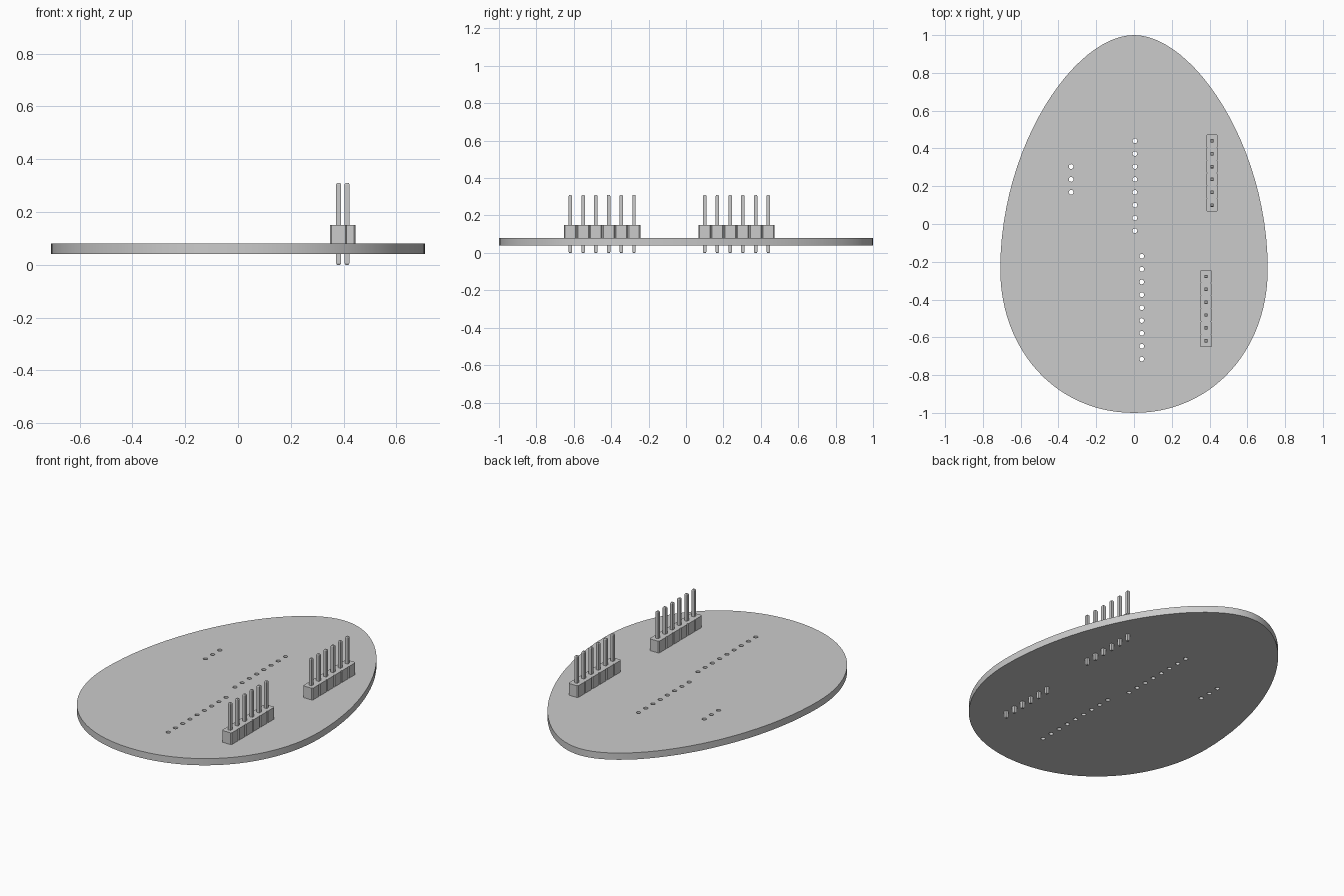
import bpy, bmesh
from math import radians

if "Cube" in bpy.data.objects:
    bpy.data.objects.remove(bpy.data.objects["Cube"], do_unlink=True)

grey = bpy.data.materials.new("plain_grey")
grey.use_nodes = True
GREY = (0.6, 0.6, 0.6, 1)
grey.diffuse_color = GREY
grey.node_tree.nodes["Principled BSDF"].inputs["Base Color"].default_value = GREY

PITCH = 0.068
BOARD_TOP, BOARD_MID, BOARD_HALF = 0.08, 0.06, 0.02


def add_spline(curve, points, resolution):
    """Closed spline from (left handle, point, right handle) triples."""
    spline = curve.splines.new("BEZIER")
    spline.bezier_points.add(len(points) - 1)
    spline.use_cyclic_u = True
    spline.resolution_u = resolution
    for bp, (left, co, right) in zip(spline.bezier_points, points):
        bp.handle_left_type = bp.handle_right_type = "FREE"
        bp.handle_left, bp.co, bp.handle_right = ((*p, 0) for p in (left, co, right))


def add_hole(curve, x, y, r=0.0125):
    k = r * 0.552
    points = []
    for dx, dy in ((1, 0), (0, 1), (-1, 0), (0, -1)):
        px, py = x + dx * r, y + dy * r
        points.append(((px + dy * k, py - dx * k), (px, py), (px - dy * k, py + dx * k)))
    add_spline(curve, points, 4)


def mesh_object(name, bm):
    bmesh.ops.recalc_face_normals(bm, faces=bm.faces)
    mesh = bpy.data.meshes.new(name)
    bm.to_mesh(mesh)
    bm.free()
    mesh.materials.append(grey)
    obj = bpy.data.objects.new(name, mesh)
    bpy.context.collection.objects.link(obj)
    return obj


# Egg-shaped board with rows of drilled holes
outline = bpy.data.curves.new("board_outline", "CURVE")
outline.dimensions = "2D"
outline.fill_mode = "BOTH"
outline.extrude = BOARD_HALF
W, WAIST = 0.708, -0.24
add_spline(outline, [
    ((0.31, 1), (0, 1), (-0.31, 1)),
    ((-W, WAIST + 0.66), (-W, WAIST), (-W, WAIST - 0.43)),
    ((-0.41, -1), (0, -1), (0.41, -1)),
    ((W, WAIST - 0.43), (W, WAIST), (W, WAIST + 0.66)),
], 24)
for x, top, count in ((-0.333, 0.304, 3), (0.005, 0.44, 8), (0.041, -0.171, 9)):
    for i in range(count):
        add_hole(outline, x, top - i * PITCH)

helper = bpy.data.objects.new("board_outline", outline)
bpy.context.collection.objects.link(helper)
bpy.context.view_layer.update()
flat = bpy.data.meshes.new_from_object(helper.evaluated_get(bpy.context.evaluated_depsgraph_get()))
bpy.data.objects.remove(helper, do_unlink=True)
bm = bmesh.new()
bm.from_mesh(flat)
bpy.data.meshes.remove(flat)
bmesh.ops.remove_doubles(bm, verts=bm.verts, dist=0.0001)
bmesh.ops.translate(bm, verts=bm.verts, vec=(0, 0, BOARD_MID))
board = mesh_object("egg_board", bm)
board.data.materials.clear()
board.data.materials.append(grey)
bpy.context.view_layer.objects.active = board
board.select_set(True)
bpy.ops.object.shade_smooth_by_angle(angle=radians(30))


def prism(bm, rings):
    """Stack of equal-length rings, capped at both ends."""
    loops = [[bm.verts.new(p) for p in ring] for ring in rings]
    n = len(loops[0])
    for low, high in zip(loops, loops[1:]):
        for i in range(n):
            j = (i + 1) % n
            bm.faces.new((low[i], low[j], high[j], high[i]))
    bm.faces.new(loops[0][::-1])
    bm.faces.new(loops[-1])


def square(x, y, z, h):
    return [(x + a * h, y + b * h, z) for a, b in ((-1, -1), (1, -1), (1, 1), (-1, 1))]


# Pin headers: one notched housing and six square pins each
def pin_header(prefix, x, y_mid, count=6):
    half, cut = 0.032, 0.006
    ys = [y_mid + (i - (count - 1) / 2) * PITCH for i in range(count)]
    side = []
    for y in ys:
        a, b = y - PITCH / 2, y + PITCH / 2
        side += [(half - cut, a), (half, a + cut), (half, b - cut)]
    side.append((half - cut, ys[-1] + PITCH / 2))
    profile = [(x + w, y) for w, y in side] + [(x - w, y) for w, y in reversed(side)]
    bm = bmesh.new()
    prism(bm, [[(px, py, z) for px, py in profile] for z in (BOARD_TOP, 0.15)])
    mesh_object(prefix + "_housing", bm)

    bm = bmesh.new()
    for y in ys:
        prism(bm, [square(x, y, z, h) for z, h in
                   ((0, 0.006), (0.005, 0.009), (0.305, 0.009), (0.31, 0.006))])
    mesh_object(prefix + "_pins", bm)


pin_header("back_header", 0.413, 0.27)
pin_header("front_header", 0.381, -0.448)
